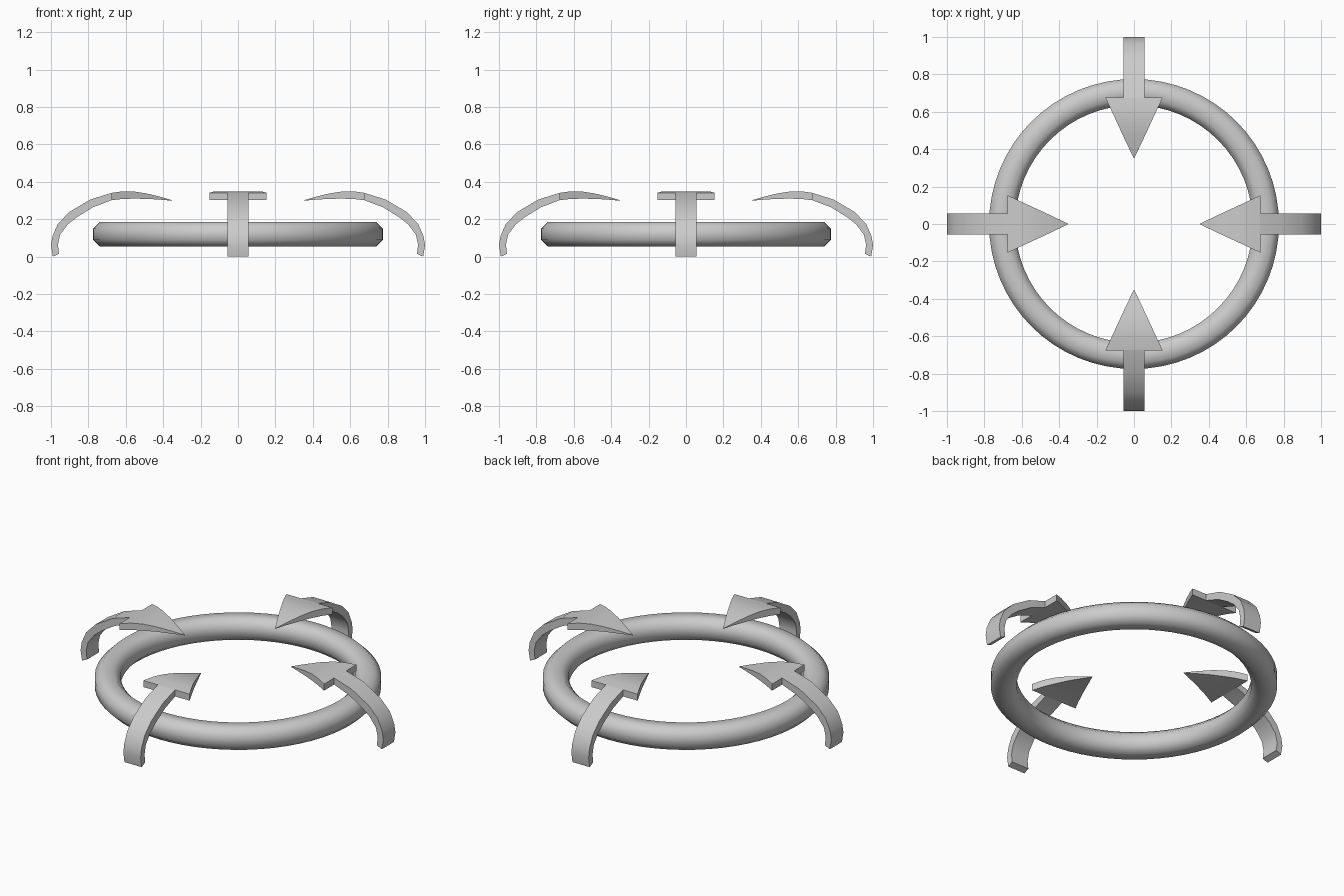
import bpy, bmesh, math

if "Cube" in bpy.data.objects:
    bpy.data.objects.remove(bpy.data.objects["Cube"])


def finish(bm, name, angle=30):
    bmesh.ops.recalc_face_normals(bm, faces=bm.faces)
    mesh = bpy.data.meshes.new(name)
    bm.to_mesh(mesh)
    bm.free()
    ob = bpy.data.objects.new(name, mesh)
    bpy.context.collection.objects.link(ob)
    bpy.ops.object.select_all(action='DESELECT')
    ob.select_set(True)
    bpy.context.view_layer.objects.active = ob
    bpy.ops.object.shade_smooth_by_angle(angle=math.radians(angle))
    return ob


# Ring: chamfered section swept around z
def ring(segments=64):
    r, z, w, h, c = 0.705, 0.12, 0.07, 0.066, 0.036
    section = [(r + w, z - h + c), (r + w, z + h - c), (r + w - c, z + h), (r - w + c, z + h),
               (r - w, z + h - c), (r - w, z - h + c), (r - w + c, z - h), (r + w - c, z - h)]
    bm = bmesh.new()
    loops = []
    for i in range(segments):
        a = 2 * math.pi * i / segments
        loops.append([bm.verts.new((p * math.cos(a), p * math.sin(a), q)) for p, q in section])
    for i in range(segments):
        a, b = loops[i], loops[(i + 1) % segments]
        for j in range(8):
            k = (j + 1) % 8
            bm.faces.new((a[j], a[k], b[k], b[j]))
    return finish(bm, "ring", 60)


# Arrow stations: outer radius, outer z, inner radius, inner z, half width
SHAFT = [(.99, .0, .957, .015, .057), (1.0, .06, .963, .064, .057), (.992, .11, .951, .118, .057),
         (.963, .176, .91, .172, .057), (.90, .24, .86, .212, .057),
         (.79, .305, .775, .264, .057), (.675, .341, .675, .302, .057)]
HEAD = [(.675, .341, .675, .302, .153), (.62, .349, .62, .308, .127), (.56, .349, .56, .31, .099),
        (.49, .338, .49, .309, .067), (.42, .321, .42, .305, .034), (.352, .302, .352, .299, .001)]


def strip(bm, stations):
    rows = []
    for xo, zo, xi, zi, w in stations:
        rows.append([bm.verts.new(p) for p in
                     ((xo, -w, zo), (xo, w, zo), (xi, w, zi), (xi, -w, zi))])
    for a, b in zip(rows, rows[1:]):
        for j in range(4):
            k = (j + 1) % 4
            bm.faces.new((a[j], a[k], b[k], b[j]))
    bm.faces.new(rows[0])
    bm.faces.new(rows[-1])


ring()

# Four curled arrows pointing to the centre
for n, side in enumerate(("right", "back", "left", "front")):
    bm = bmesh.new()
    strip(bm, SHAFT)
    strip(bm, HEAD)
    arrow = finish(bm, side + "_arrow")
    arrow.rotation_euler.z = n * math.pi / 2
